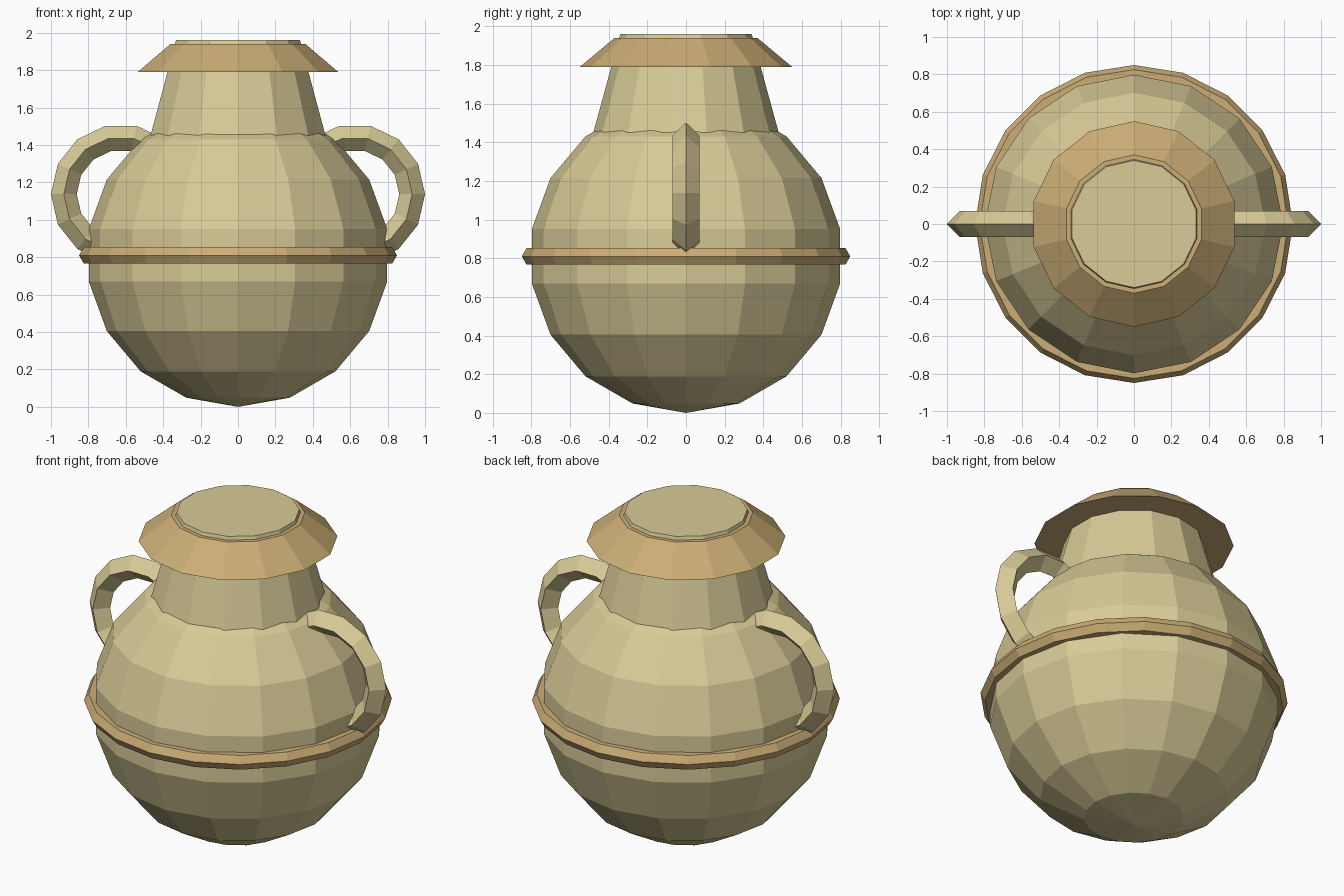
import bpy, bmesh
from math import sin, cos, pi, radians

if "Cube" in bpy.data.objects:
    bpy.data.objects.remove(bpy.data.objects["Cube"])


def material(name, rgb):
    m = bpy.data.materials.new(name)
    m.diffuse_color = (*rgb, 1)
    m.use_nodes = True
    m.node_tree.nodes["Principled BSDF"].inputs["Base Color"].default_value = m.diffuse_color
    return m


clay = material("pale_clay", (0.69, 0.60, 0.31))
trim = material("tan_trim", (0.60, 0.42, 0.18))


def revolve(name, profile, sides, mat, start=0.0, loop=False):
    """Revolve (radius, z) points about z; capped, or a closed ring if loop."""
    bm = bmesh.new()
    rings = []
    for r, z in profile:
        angles = [start + 2 * pi * i / sides for i in range(sides)]
        rings.append([bm.verts.new((r * cos(a), r * sin(a), z)) for a in angles])
    pairs = list(zip(rings, rings[1:]))
    if loop:
        pairs.append((rings[-1], rings[0]))
    else:
        bm.faces.new(rings[0])
        bm.faces.new(rings[-1])
    for lo, hi in pairs:
        for i in range(sides):
            j = (i + 1) % sides
            bm.faces.new((lo[i], lo[j], hi[j], hi[i]))
    bmesh.ops.recalc_face_normals(bm, faces=bm.faces)
    me = bpy.data.meshes.new(name)
    bm.to_mesh(me)
    bm.free()
    me.materials.append(mat)
    ob = bpy.data.objects.new(name, me)
    bpy.context.collection.objects.link(ob)
    return ob


def torus(name, major, minor, sides, minor_sides, mat):
    section = [(major + minor * cos(2 * pi * k / minor_sides),
                minor * sin(2 * pi * k / minor_sides)) for k in range(minor_sides)]
    return revolve(name, section, sides, mat, loop=True)


# Round belly
bpy.ops.mesh.primitive_uv_sphere_add(segments=16, ring_count=9, radius=0.81,
                                     location=(0, 0, 0.81))
belly = bpy.context.object
belly.name = "belly"
belly.data.materials.append(clay)

# Tapered neck and flared rim
revolve("neck", [(0.48, 1.45), (0.34, 1.96)], 14, clay, pi / 2)
revolve("rim", [(0.55, 1.79), (0.37, 1.94)], 14, trim, pi / 2)

# Band around the middle
band = torus("band", 0.80, 0.05, 20, 6, trim)
band.location.z = 0.81

# Ring handles, partly sunk into the belly
for side, label in ((1, "right"), (-1, "left")):
    handle = torus("handle_" + label, 0.306, 0.069, 14, 4, clay)
    handle.rotation_euler = (radians(90), 0, 0 if side > 0 else pi)
    handle.location = (side * 0.625, 0, 1.137)
